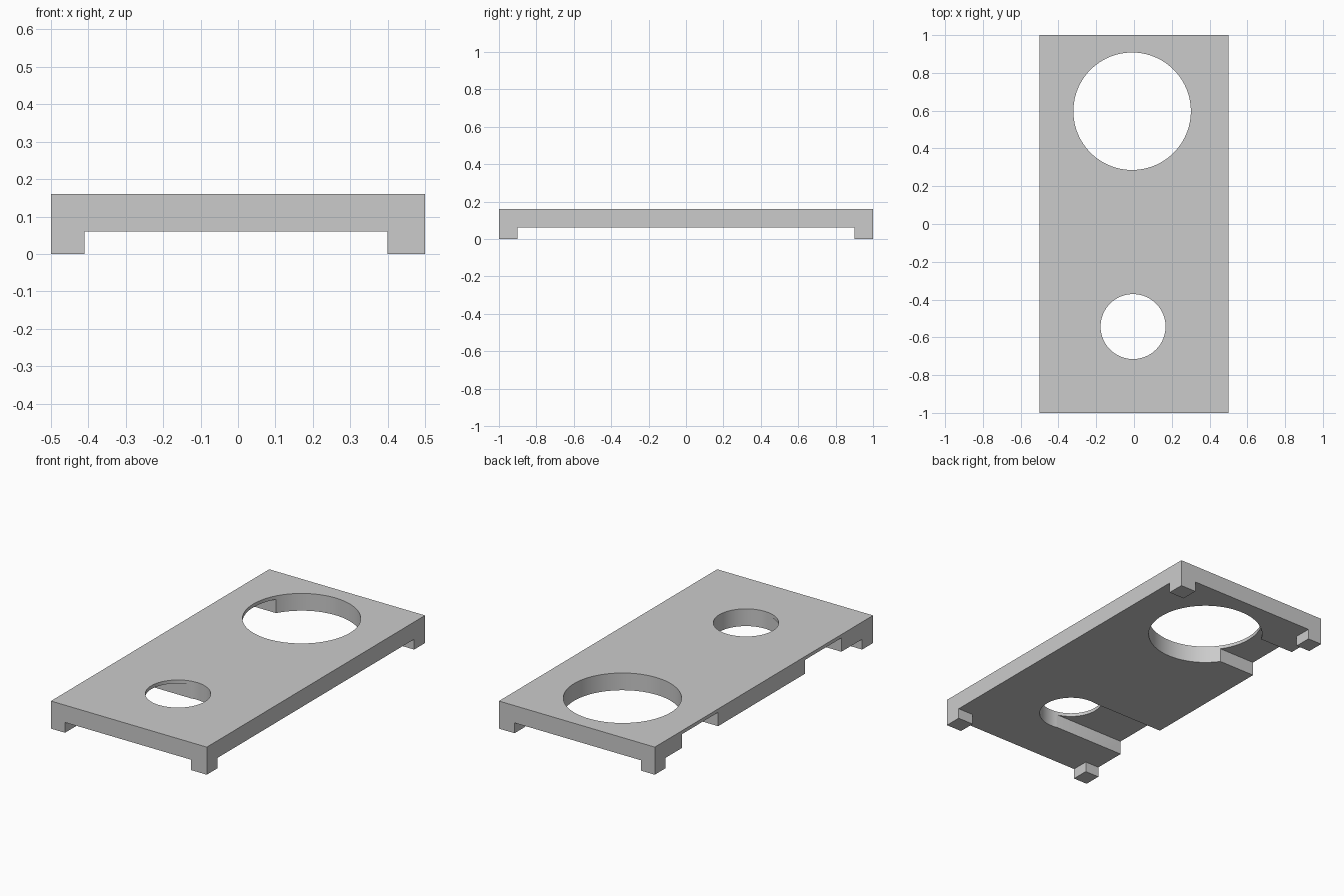
import bpy
import math

cube = bpy.data.objects.get("Cube")
if cube:
    bpy.data.objects.remove(cube, do_unlink=True)


def material(name, value):
    mat = bpy.data.materials.new(name)
    mat.use_nodes = True
    colour = (value, value, value, 1)
    mat.diffuse_color = colour
    mat.node_tree.nodes["Principled BSDF"].inputs["Base Color"].default_value = colour
    return mat


def box(name, x, y, z):
    """Box between the (low, high) limits on each axis."""
    limits = (x, y, z)
    bpy.ops.mesh.primitive_cube_add(size=1, location=[(a + b) / 2 for a, b in limits])
    obj = bpy.context.object
    obj.name = name
    obj.scale = [b - a for a, b in limits]
    bpy.ops.object.transform_apply(location=True, rotation=False, scale=True)
    return obj


def cylinder(name, x, y, radius):
    bpy.ops.mesh.primitive_cylinder_add(vertices=96, radius=radius, depth=1, location=(x, y, 0))
    obj = bpy.context.object
    obj.name = name
    return obj


def carve(target, cutter):
    """Subtract the cutter from the target, then discard the cutter."""
    cutter.hide_render = True
    mod = target.modifiers.new("cut", 'BOOLEAN')
    mod.operation = 'DIFFERENCE'
    mod.solver = 'EXACT'
    mod.object = cutter
    bpy.context.view_layer.objects.active = target
    bpy.ops.object.modifier_apply(modifier=mod.name)
    bpy.data.objects.remove(cutter, do_unlink=True)


TOP, PLATE_BOTTOM, SHEET_BOTTOM = 0.16, 0.06, 0.14
plate = box("cover_plate", (-0.5, 0.5), (-1, 1), (0, TOP))

# Clear the underside in a cross, leaving four corner feet
carve(plate, box("long_clearance", (-0.41, 0.40), (-2, 2), (-1, PLATE_BOTTOM)))
carve(plate, box("wide_clearance", (-2, 2), (-0.9, 0.9), (-1, PLATE_BOTTOM)))

# Channels under the top sheet, running from each hole out to one long side
for hole_x, channel_y in ((-0.01, (0.42, 0.75)), (-0.005, (-0.71, -0.375))):
    carve(plate, box("channel", (-2, hole_x), channel_y, (-1, SHEET_BOTTOM)))

# Large and small round through holes
carve(plate, cylinder("large_hole", -0.01, 0.597, 0.311))
carve(plate, cylinder("small_hole", -0.005, -0.543, 0.172))

# Grey finish, with smooth hole walls and crisp edges
plate.data.materials.clear()
plate.data.materials.append(material("plain grey", 0.6))
bpy.ops.object.select_all(action='DESELECT')
plate.select_set(True)
bpy.context.view_layer.objects.active = plate
bpy.ops.object.shade_smooth_by_angle(angle=math.radians(30))
